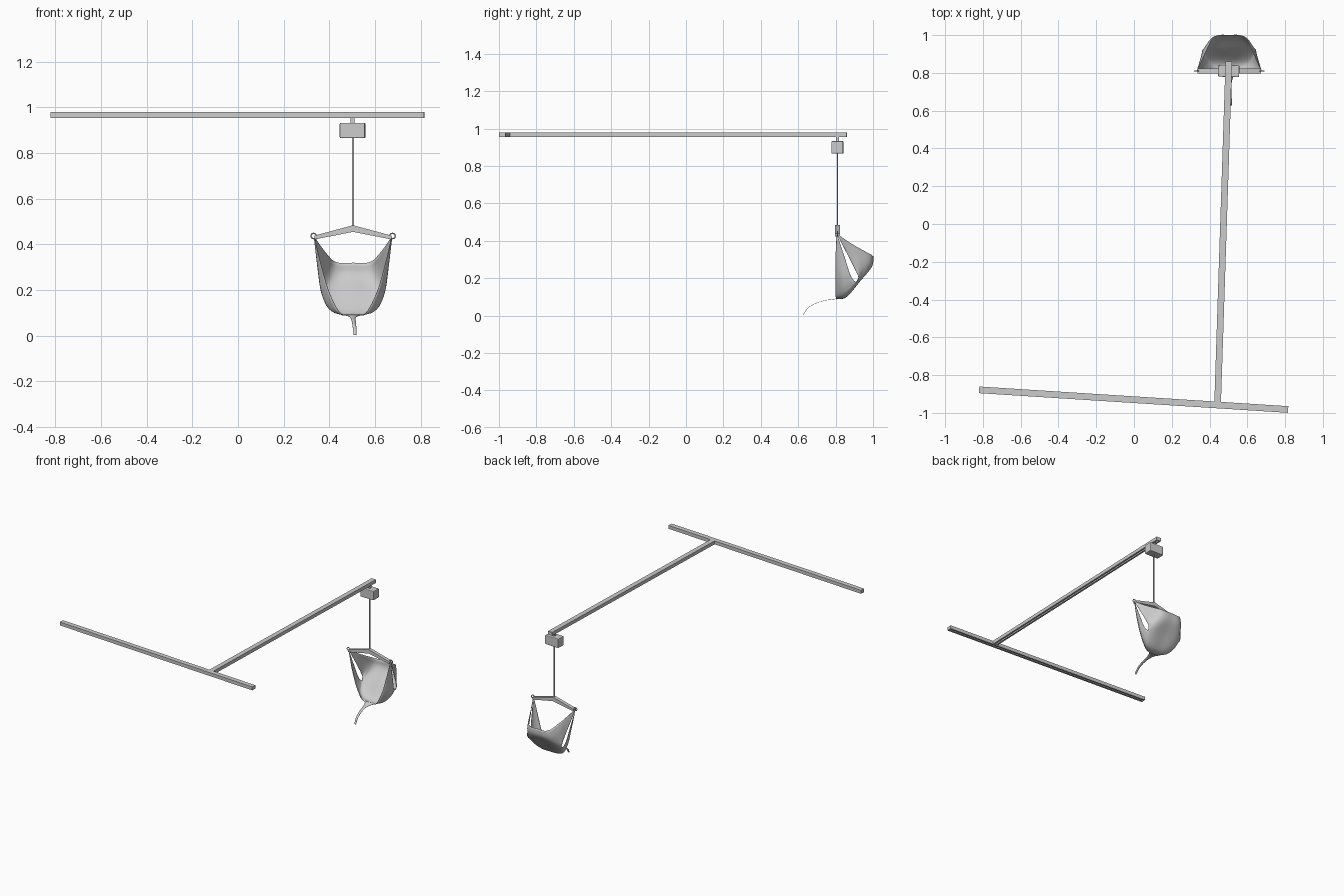
import bpy, bmesh, math
from mathutils import Vector

if "Cube" in bpy.data.objects:
    bpy.data.objects.remove(bpy.data.objects["Cube"])

CX, CY = 0.504, 0.81   # lift axis


def make(name, verts, faces, smooth=False):
    me = bpy.data.meshes.new(name)
    bm = bmesh.new()
    vs = [bm.verts.new(v) for v in verts]
    for f in faces:
        bm.faces.new([vs[i] for i in f])
    bmesh.ops.remove_doubles(bm, verts=bm.verts, dist=0.0004)
    bmesh.ops.recalc_face_normals(bm, faces=bm.faces)
    for f in bm.faces:
        f.smooth = smooth
    bm.to_mesh(me)
    bm.free()
    ob = bpy.data.objects.new(name, me)
    bpy.context.collection.objects.link(ob)
    return ob


def prism(name, profile, a, b):
    """Sweep a closed profile of offset vectors from point a to point b."""
    n = len(profile)
    verts = [Vector(a) + p for p in profile] + [Vector(b) + p for p in profile]
    faces = [(i, (i + 1) % n, n + (i + 1) % n, n + i) for i in range(n)]
    return make(name, verts, faces + [tuple(range(n))[::-1], tuple(range(n, 2 * n))])


def box(name, loc, size, rot=0, bevel=0):
    bpy.ops.mesh.primitive_cube_add(size=1, location=loc, rotation=(0, 0, rot))
    ob = bpy.context.object
    ob.name = name
    ob.scale = size
    bpy.ops.object.transform_apply(location=False, rotation=False, scale=True)
    if bevel:
        m = ob.modifiers.new("bevel", 'BEVEL')
        m.width, m.segments = bevel, 2
    return ob


def spline(pts, n):
    """Catmull-Rom through pts, n steps per span."""
    p = [2 * pts[0] - pts[1]] + list(pts) + [2 * pts[-1] - pts[-2]]
    out = []
    for i in range(1, len(p) - 2):
        for k in range(n):
            t = k / n
            a, b, c, d = p[i - 1:i + 3]
            out.append(0.5 * (2 * b + (c - a) * t + (2 * a - 5 * b + 4 * c - d) * t * t
                              + (3 * b - a - 3 * c + d) * t ** 3))
    return out + [pts[-1]]


# ceiling rails: channels with a slot along the underside
def rail(name, a, b):
    a, b = Vector(a), Vector(b)
    d = (b - a).normalized()
    side = Vector((-d.y, d.x, 0))
    w, h, s, t = 0.0175, 0.0125, 0.006, 0.004
    half = [(s, -h), (w, -h), (w, h)]
    inner = [(w - t, h - t), (w - t, t - h), (s, t - h)]
    pts = half + [(-x, z) for x, z in half[::-1]]
    pts += [(-x, z) for x, z in inner[::-1]] + inner
    prism(name, [side * x + Vector((0, 0, z)) for x, z in pts], a, b)
    cap = [side * x + Vector((0, 0, z)) for x, z in ((w, -h), (w, h), (-w, h), (-w, -h))]
    prism(name + "_start_cap", cap, a, a + d * 0.002)
    prism(name + "_end_cap", cap, b - d * 0.002, b)


rail("cross_rail", (-0.82, -0.878, 0.967), (0.816, -0.982, 0.967))
rail("main_rail", (0.443, -0.942, 0.967), (0.502, 0.86, 0.967))

# hoist motor, trolley and lifting strap
tilt = math.radians(-1.9)
box("trolley", (0.502, CY, 0.945), (0.016, 0.016, 0.034), tilt)
box("hoist_motor", (0.502, CY, 0.899), (0.111, 0.063, 0.067), tilt, 0.005)
box("lifting_strap", (CX, CY, 0.67), (0.007, 0.006, 0.40))

# spreader bar with a hook ring at each end
top = [(-0.168, 0.439), (0, 0.484), (0.168, 0.439)]
bot = [(0.168, 0.422), (0, 0.455), (-0.168, 0.422)]
prism("spreader_bar", [Vector((x, 0, z)) for x, z in top + bot],
      (CX, CY - 0.013, 0), (CX, CY + 0.013, 0))
for sx, label in ((-1, "left"), (1, "right")):
    bpy.ops.mesh.primitive_torus_add(major_radius=0.0115, minor_radius=0.003, major_segments=20,
                                     minor_segments=8, location=(CX + sx * 0.173, CY, 0.437),
                                     rotation=(math.pi / 2, 0, 0))
    bpy.context.object.name = label + "_hook"
    bpy.ops.object.shade_smooth()

# sling: half-rows from the centre line out to a hook; the two slit rows
# agree up to their third point and part to form the side opening
V = lambda *rows: [Vector(r) for r in rows]
STEP = 5
back_top = V((0, 1, .32), (.05, 1, .318), (.085, .985, .328), (.11, .94, .352), (.14, .875, .39), (.168, .815, .432))
back_mid = V((0, .993, .262), (.06, .992, .262), (.10, .975, .268), (.125, .935, .30), (.147, .87, .36), (.169, .814, .429))
slit_up = V((0, .93, .187), (.085, .93, .184), (.13, .91, .178), (.140, .922, .205), (.146, .895, .265), (.170, .812, .426))
slit_low = V((0, .93, .187), (.085, .93, .184), (.13, .91, .178), (.143, .882, .21), (.154, .855, .29), (.170, .811, .425))
seat_mid = V((0, .858, .100), (.06, .858, .102), (.105, .85, .118), (.135, .84, .19), (.151, .83, .29), (.169, .808, .425))
seat_front = V((0, .805, .088), (.04, .803, .091), (.068, .80, .115), (.108, .80, .20), (.140, .80, .31), (.167, .805, .425))

rows = {k: spline(r, STEP) for k, r in dict(bt=back_top, bm=back_mid, su=slit_up,
        sl=slit_low, sm=seat_mid, sf=seat_front).items()}
split = 2 * STEP
rows["sl"][:split + 1] = rows["su"][:split + 1]
cols = len(rows["bt"])
verts, faces = [], []
for sx in (-1, 1):
    for upper in (True, False):
        base = len(verts)
        for c in range(cols):
            mid = rows["su" if upper else "sl"][c]
            if c <= split:   # one continuous curve where cloth is whole
                line = spline([rows["bt"][c], rows["bm"][c], mid, rows["sm"][c], rows["sf"][c]], 4)
                line = line[:9] if upper else line[8:]
            elif upper:
                line = spline([rows["bt"][c], rows["bm"][c], mid], 4)
            else:
                line = spline([mid, rows["sm"][c], rows["sf"][c]], 4)
            verts += [Vector((CX + sx * p.x, p.y, p.z)) for p in line]
        for c in range(cols - 1):
            for k in range(8):
                i = base + c * 9 + k
                faces.append((i, i + 1, i + 10, i + 9))
sling = make("sling", verts, faces, True)

# loose tail of the sling hanging off the seat edge
tail_pts = V((0, .815, .091), (0, .785, .087), (0, .74, .08), (.003, .695, .066), (.006, .655, .043), (.008, .635, .018), (.008, .628, .003))
widths = [Vector((w, 0)) for w in (.05, .024, .012, .009, .008, .007, .006)]
path, wide = spline(tail_pts, 4), spline(widths, 4)
verts = []
for p, w in zip(path, wide):
    verts += [(CX + p.x - w.x, p.y, p.z), (CX + p.x + w.x, p.y, p.z)]
tail = make("sling_tail", verts, [(2 * i, 2 * i + 1, 2 * i + 3, 2 * i + 2) for i in range(len(path) - 1)], True)

for ob in (sling, tail):
    m = ob.modifiers.new("cloth_thickness", 'SOLIDIFY')
    m.thickness, m.offset = 0.002, 0
